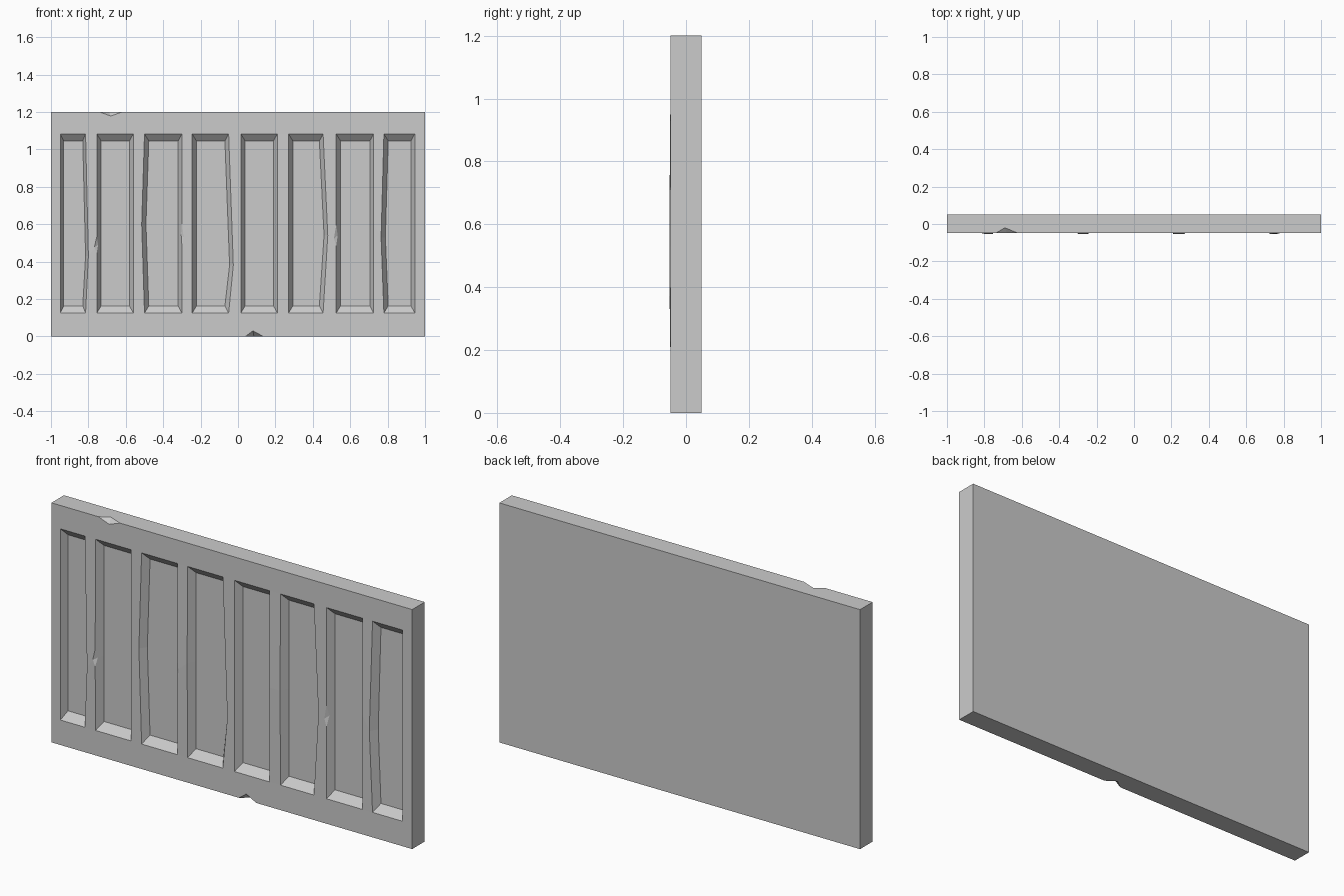
import bpy, bmesh
from mathutils import Vector

if "Cube" in bpy.data.objects:
    bpy.data.objects.remove(bpy.data.objects["Cube"])

W, H, F, B = 1.0, 1.2, -0.049, 0.05      # half width, height, front y, back y
Z0, Z1 = 0.125, 1.083                    # recess bottom and top
DEPTH, BULGE = 0.034, 0.004

# recess sides: left x, left mid x, left mid z, right x, right mid x, right mid z
WELLS = [
    (-0.95, -0.95, 0.60, -0.815, -0.80, 0.43),
    (-0.755, -0.755, 0.49, -0.56, -0.56, 0.60),
    (-0.50, -0.515, 0.60, -0.30, -0.30, 0.55),
    (-0.245, -0.245, 0.60, -0.05, -0.025, 0.38),
    (0.015, 0.015, 0.55, 0.21, 0.21, 0.60),
    (0.27, 0.27, 0.60, 0.455, 0.48, 0.54),
    (0.525, 0.525, 0.54, 0.725, 0.725, 0.60),
    (0.78, 0.765, 0.53, 0.945, 0.945, 0.60),
]

bm = bmesh.new()


def vert(x, y, z):
    return bm.verts.new((x, y, z))


def strip(a, b):
    for i in range(len(a) - 1):
        bm.faces.new((a[i], b[i], b[i + 1], a[i + 1]))


# recesses with sloping walls
lefts, rights = [], []
for i, (l, lm, lz, r, rm, rz) in enumerate(WELLS):
    bl = BULGE if i % 2 else 0            # alternate slats stand slightly proud
    br = BULGE if i % 2 == 0 else 0
    left = [vert(l, F, Z0), vert(lm, F - bl, lz), vert(l, F, Z1)]
    right = [vert(r, F, Z0), vert(rm, F - br, rz), vert(r, F, Z1)]
    s, f = (0.018 if i == 0 else 0.023), F + DEPTH
    il = [vert(l + s, f, Z0 + 0.038), vert(lm + s, f, lz), vert(l + s, f, Z1 - 0.038)]
    ir = [vert(r - s + .003, f, Z0 + 0.038), vert(rm - s + .003, f, rz),
          vert(r - s + .003, f, Z1 - 0.038)]
    outer, inner = left + right[::-1], il + ir[::-1]
    strip(outer + outer[:1], inner + inner[:1])
    bm.faces.new(inner)
    lefts.append(left)
    rights.append(right)

# slats between recesses
for i in range(len(WELLS) - 1):
    strip(rights[i], lefts[i + 1])

# frame corners, front rails and stiles
fl = [vert(-W, F, z) for z in (0, Z0, Z1, H)]
fr = [vert(W, F, z) for z in (0, Z0, Z1, H)]
low = [fl[1]] + [v for l, r in zip(lefts, rights) for v in (l[0], r[0])] + [fr[1]]
high = [fl[2]] + [v for l, r in zip(lefts, rights) for v in (l[2], r[2])] + [fr[2]]
bm.faces.new([fl[0], fr[0]] + low[::-1])
bm.faces.new([fl[3], fr[3]] + high[::-1])
bm.faces.new([fl[1]] + lefts[0] + [fl[2]])
bm.faces.new([fr[1]] + rights[-1] + [fr[2]])

# sides and back
b00, b01, b10, b11 = [vert(x, B, z) for x in (-W, W) for z in (0, H)]
bm.faces.new(fl + [b01, b00])
bm.faces.new(fr + [b11, b10])
bm.faces.new((fl[0], fr[0], b10, b00))
bm.faces.new((fl[3], fr[3], b11, b01))
bm.faces.new((b00, b01, b11, b10))
bmesh.ops.recalc_face_normals(bm, faces=bm.faces)
mesh = bpy.data.meshes.new("wall_panel")
bm.to_mesh(mesh)
bm.free()
panel = bpy.data.objects.new("wall_panel", mesh)
bpy.context.collection.objects.link(panel)


# chip: edge runs a-b, cut bottom line runs c-d
def chip(name, a, b, c, d):
    a, b, c, d = map(Vector, (a, b, c, d))
    m = (c + d) / 2
    cm = bmesh.new()
    for p in (a, b, c, d):
        cm.verts.new(m + (p - m) * 2)
    bmesh.ops.convex_hull(cm, input=cm.verts)
    bmesh.ops.recalc_face_normals(cm, faces=cm.faces)
    me = bpy.data.meshes.new(name)
    cm.to_mesh(me)
    cm.free()
    ob = bpy.data.objects.new(name, me)
    bpy.context.collection.objects.link(ob)
    ob.hide_render = True
    ob.display_type = 'WIRE'
    mod = panel.modifiers.new(name, 'BOOLEAN')
    mod.operation = 'DIFFERENCE'
    mod.solver = 'EXACT'
    mod.object = ob


# worn chips on the top and bottom edges
chip("top_chip", (-0.74, F, H), (-0.62, F, H), (-0.68, F, 1.178), (-0.69, -0.02, H))
chip("bottom_chip", (0.04, F, 0), (0.135, F, 0), (0.08, F, 0.03), (0.085, -0.015, 0))


# small chips on slat edges; side is the direction towards the recess
def slat_chip(name, x, y, z, half, side, size):
    chip(name, (x, y, z - half), (x, y, z + half),
         (x - side * size, y, z - half * 0.3), (x + side * size * 0.7, y + size, z))


slat_chip("slat_chip_1", -0.755, F - BULGE, 0.49, 0.045, 1, 0.013)
slat_chip("slat_chip_2", -0.30, F - BULGE, 0.55, 0.07, -1, 0.009)
slat_chip("slat_chip_3", 0.525, F, 0.54, 0.055, 1, 0.012)
